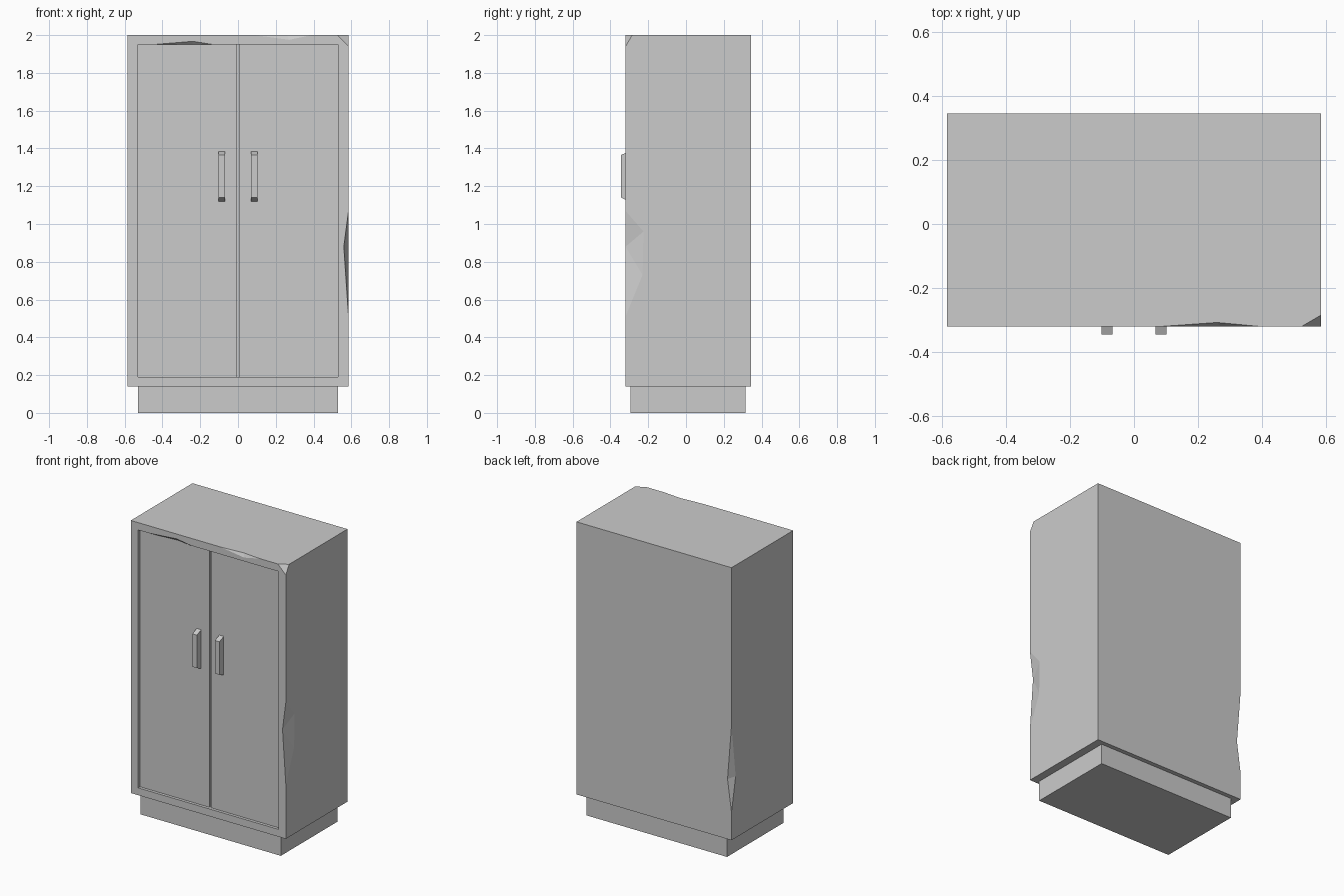
import bpy, bmesh

if "Cube" in bpy.data.objects:
    bpy.data.objects.remove(bpy.data.objects["Cube"])

X, FRONT, BACK, LOW, TOP = 0.585, -0.32, 0.345, 0.14, 2.0
DOOR_X, DOOR_LOW, DOOR_TOP = 0.53, 0.19, 1.95
DOOR_Y = FRONT + 0.02


def hull(name, points):
    """Flat-faced convex solid around the given points."""
    bm = bmesh.new()
    verts = [bm.verts.new(p) for p in points]
    bmesh.ops.convex_hull(bm, input=verts)
    bmesh.ops.dissolve_limit(bm, angle_limit=0.001, verts=bm.verts[:], edges=bm.edges[:])
    bmesh.ops.recalc_face_normals(bm, faces=bm.faces[:])
    mesh = bpy.data.meshes.new(name)
    bm.to_mesh(mesh)
    bm.free()
    obj = bpy.data.objects.new(name, mesh)
    bpy.context.collection.objects.link(obj)
    return obj


def box(name, x0, x1, y0, y1, z0, z1):
    return hull(name, [(x, y, z) for x in (x0, x1) for y in (y0, y1) for z in (z0, z1)])


def cut(target, cutter):
    """Subtract the cutter and throw it away."""
    cutter.hide_render = True
    mod = target.modifiers.new("cut", "BOOLEAN")
    mod.operation = "DIFFERENCE"
    mod.solver = "EXACT"
    mod.object = cutter
    bpy.context.view_layer.objects.active = target
    bpy.ops.object.modifier_apply(modifier=mod.name)
    bpy.data.objects.remove(cutter)


# Plinth and cabinet body
box("plinth", -0.53, 0.53, -0.295, 0.315, 0, LOW)
body = box("cabinet_body", -X, X, FRONT, BACK, LOW, TOP)

# Opening for the doors
cut(body, box("opening", -DOOR_X, DOOR_X, FRONT - 0.1, DOOR_Y + 0.04, DOOR_LOW, DOOR_TOP))

# Chips knocked out of the edges; the last point of each lies outside the body
chips = [
    # top front right corner
    [(0.525, FRONT, TOP), (X, -0.285, TOP), (X, FRONT, 1.94), (X + 0.01, FRONT - 0.01, TOP + 0.01)],
    # top front edge
    [(0.09, FRONT, TOP), (0.39, FRONT, TOP), (0.26, -0.308, TOP), (0.27, FRONT, 1.975),
     (0.26, FRONT - 0.01, TOP + 0.01)],
    # front right edge
    [(X, FRONT, 1.07), (X, FRONT, 0.51), (0.56, FRONT, 0.88), (X, -0.225, 0.96),
     (X, -0.23, 0.73), (X + 0.01, FRONT - 0.01, 0.85)],
    # back left edge
    [(-X, BACK, 0.92), (-X, BACK, 0.33), (-0.555, BACK, 0.55), (-X, BACK - 0.045, 0.56),
     (-X - 0.01, BACK + 0.01, 0.56)],
    # upper edge of the opening
    [(-0.45, FRONT, DOOR_TOP), (-0.13, FRONT, DOOR_TOP), (-0.24, FRONT, 1.967),
     (-0.24, DOOR_Y - 0.002, DOOR_TOP), (-0.24, FRONT - 0.01, DOOR_TOP - 0.01)],
]
for points in chips:
    cut(body, hull("chip", points))

# Doors and their bevel-ended handles
for side, s in (("left", -1), ("right", 1)):
    box(side + "_door", s * 0.006, s * DOOR_X, DOOR_Y, DOOR_Y + 0.04, DOOR_LOW, DOOR_TOP)
    hull(side + "_handle", [(s * 0.085 + dx, y, z)
                            for dx in (-0.017, 0.017)
                            for y, z in ((DOOR_Y, 1.12), (-0.345, 1.14), (-0.345, 1.365), (DOOR_Y, 1.385))])
